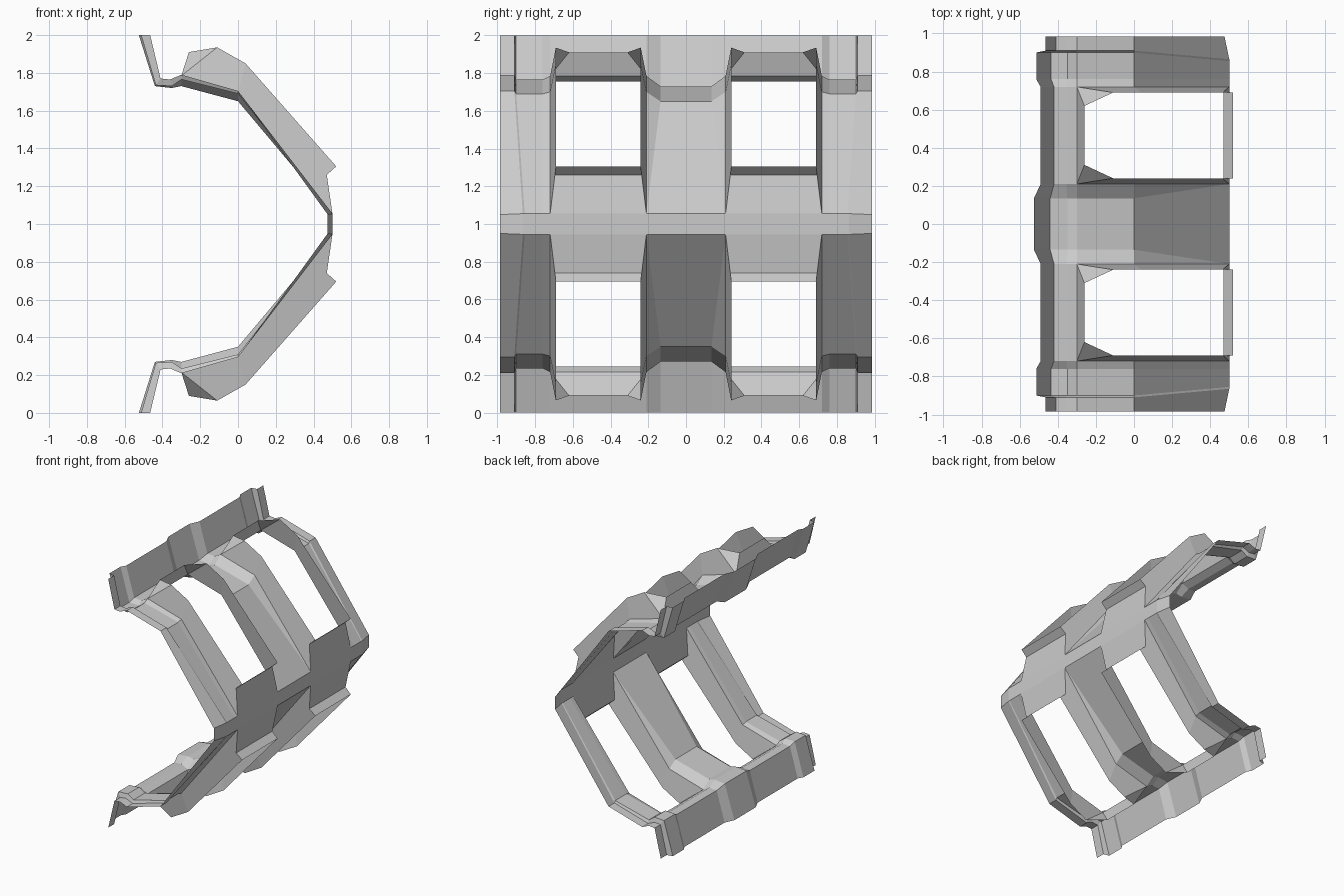
import bpy
import bmesh

cube = bpy.data.objects.get("Cube")
if cube:
    bpy.data.objects.remove(cube, do_unlink=True)

grey = bpy.data.materials.new("plain grey")
grey.use_nodes = True
tone = (0.6, 0.6, 0.6, 1)
grey.diffuse_color = tone
grey.node_tree.nodes["Principled BSDF"].inputs["Base Color"].default_value = tone


def finish(name, bm):
    """One quarter of a part, mirrored front to back and top to bottom."""
    bmesh.ops.remove_doubles(bm, verts=bm.verts, dist=0.0005)
    bmesh.ops.recalc_face_normals(bm, faces=bm.faces)
    mesh = bpy.data.meshes.new(name)
    bm.to_mesh(mesh)
    bm.free()
    mesh.materials.append(grey)
    obj = bpy.data.objects.new(name, mesh)
    obj.location.z = 1
    bpy.context.collection.objects.link(obj)
    mod = obj.modifiers.new("mirror", 'MIRROR')
    mod.use_axis = (False, True, True)
    mod.merge_threshold = 0.0005


def sheet(name, sections):
    """Sheet through sections that have the same number of points."""
    bm = bmesh.new()
    rows = [[bm.verts.new((x, y, z - 1)) for x, y, z in s] for s in sections]
    for a, b in zip(rows, rows[1:]):
        for i in range(len(a) - 1):
            bm.faces.new((a[i], a[i + 1], b[i + 1], b[i]))
    finish(name, bm)


def faces(name, polygons):
    bm = bmesh.new()
    for poly in polygons:
        bm.faces.new([bm.verts.new((x, y, z - 1)) for x, y, z in poly])
    finish(name, bm)


def at(profile, y, spine_y=None):
    """Place a profile at depth y; its spine end may sit at another depth."""
    end = y if spine_y is None else spine_y
    return [(x, end if x > 0.4 else y, z) for x, z in profile]


# Cross-sections from the upper rail edge down to the spine
spine = [(0.5, 1.055), (0.5, 1.0)]
lip = [(-0.465, 2), (-0.41, 1.77), (-0.36, 1.765), (-0.30, 1.79), (0, 1.705),
       (0.475, 1.05), (0.475, 1.0)]
lip_inner = lip[:5] + spine
panel = [(-0.513, 2), (-0.435, 1.735), (-0.35, 1.73), (-0.30, 1.765),
         (0, 1.69)] + spine
main = [(-0.49, 2), (-0.42, 1.76), (-0.355, 1.755), (-0.30, 1.785),
        (0, 1.70)] + spine
centre = [(-0.525, 2), (-0.44, 1.73), (-0.35, 1.72), (-0.30, 1.73),
          (0, 1.65)] + spine
IN, OUT = 0.21, 0.72

# Ribs
sheet("end_rib", [at(lip, 0.985), at(lip_inner, 0.91, 0.865),
                  at(panel, 0.90, 0.855), at(panel, 0.76), at(main, OUT)])
sheet("centre_rib", [at(main, IN), at(centre, 0.135, IN), at(centre, 0, 0)])

# Rail and spine running past the window
sheet("edge_rail", [at(main[:4], IN), at(main[:4], OUT)])
sheet("spine_band", [at(spine, IN), at(spine, OUT)])

# Window frame: side flanges, sill, head and corner gussets
base = main[3:6]
rim = [(-0.11, 1.935), (0.04, 1.85), (0.52, 1.305)]
sill = (0.47, 1.26)
for label, y, s in (("inner", IN, 1), ("outer", OUT, -1)):
    low, top, corner = y, y + 0.03 * s, y + 0.10 * s
    b = at(base, low)
    r = at(rim, top)
    k = (sill[0], y + 0.025 * s, sill[1])
    head = (-0.26, corner, 1.91)
    faces(label + "_window_flange", [
        (b[0], b[1], r[1], r[0]),
        (b[1], b[2], k, r[2], r[1]),
        (b[0], r[0], head),
    ])

a, c = IN + 0.025, OUT - 0.025
sheet("window_sill", [
    [(0.5, IN, 1.055), (0.47, a, 1.26), (0.52, IN + 0.03, 1.305)],
    [(0.5, OUT, 1.055), (0.47, c, 1.26), (0.52, OUT - 0.03, 1.305)]])
faces("window_head", [[(-0.30, IN, 1.785), (-0.30, OUT, 1.785),
                       (-0.26, OUT - 0.10, 1.91), (-0.26, IN + 0.10, 1.91)]])
